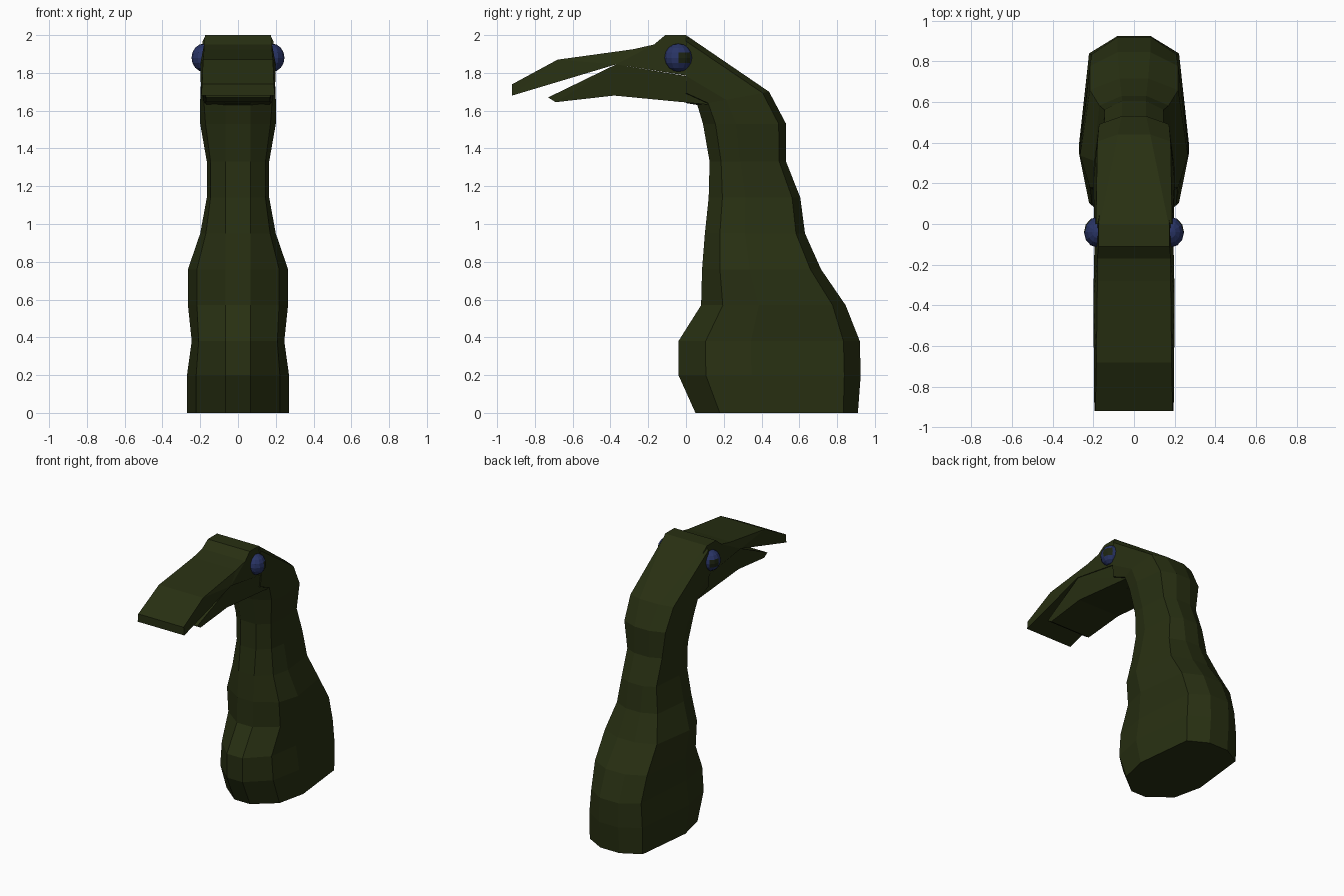
import bpy, bmesh
from mathutils import Vector

if "Cube" in bpy.data.objects:
    bpy.data.objects.remove(bpy.data.objects["Cube"])


def material(name, rgb):
    m = bpy.data.materials.new(name)
    m.diffuse_color = (*rgb, 1)
    m.use_nodes = True
    m.node_tree.nodes["Principled BSDF"].inputs["Base Color"].default_value = m.diffuse_color
    return m


skin = material("dark olive skin", (0.021, 0.029, 0.006))
blue = material("navy eye", (0.022, 0.034, 0.13))
dark = material("dark pupil", (0.012, 0.017, 0.006))


def finish(bm, name, *mats):
    bmesh.ops.recalc_face_normals(bm, faces=bm.faces)
    me = bpy.data.meshes.new(name)
    bm.to_mesh(me)
    bm.free()
    for m in mats:
        me.materials.append(m)
    ob = bpy.data.objects.new(name, me)
    bpy.context.collection.objects.link(ob)
    return ob


# Neck: ten-sided sections, each given by front (y, z), back (y, z),
# half width, side squareness and half width of the back flat
sections = [
    (0.05, 0.00, 0.91, 0.00, 0.27, 0.82, 0.08),
    (-0.04, 0.20, 0.925, 0.20, 0.27, 0.82, 0.08),
    (-0.04, 0.38, 0.92, 0.38, 0.245, 0.85, 0.08),
    (0.08, 0.57, 0.845, 0.57, 0.265, 0.82, 0.08),
    (0.085, 0.76, 0.715, 0.76, 0.265, 0.82, 0.07),
    (0.10, 0.95, 0.63, 0.95, 0.20, 0.85, 0.06),
    (0.12, 1.14, 0.605, 1.14, 0.165, 0.88, 0.06),
    (0.125, 1.33, 0.53, 1.33, 0.165, 0.88, 0.06),
    (0.09, 1.53, 0.53, 1.53, 0.20, 0.86, 0.06),
    (0.06, 1.63, 0.44, 1.70, 0.20, 0.90, 0.08),
    (0.00, 1.64, 0.00, 2.00, 0.195, 0.96, 0.17),
]
bm = bmesh.new()
rings = []
for fy, fz, by, bz, w, s, flat in sections:
    front, back = Vector((0, fy, fz)), Vector((0, by, bz))
    half = [(0.065, 0), (w * s, 0.15), (w, 0.4), (w * s, 0.91), (flat, 1)]
    pts = half + [(-x, t) for x, t in reversed(half)]
    rings.append([bm.verts.new(front.lerp(back, t) + Vector((x, 0, 0))) for x, t in pts])
for a, b in zip(rings, rings[1:]):
    for i in range(10):
        j = (i + 1) % 10
        bm.faces.new((a[i], a[j], b[j], b[i]))
bm.faces.new(rings[0])
bm.faces.new(rings[-1])
finish(bm, "neck", skin)


# Side profile (y, z, half width) stretched across x
def slab(name, profile):
    bm = bmesh.new()
    l = [bm.verts.new((-w, y, z)) for y, z, w in profile]
    r = [bm.verts.new((w, y, z)) for y, z, w in profile]
    n = len(profile)
    for i in range(n):
        j = (i + 1) % n
        bm.faces.new((l[i], l[j], r[j], r[i]))
    caps = [bm.faces.new(l), bm.faces.new(r)]
    bmesh.ops.triangulate(bm, faces=caps)
    return finish(bm, name, skin)


slab("upper_beak_and_head", [
    (-0.92, 1.68, 0.195), (-0.92, 1.74, 0.19), (-0.68, 1.87, 0.185),
    (-0.28, 1.925, 0.18), (-0.17, 1.95, 0.18), (-0.11, 2.0, 0.175),
    (0.0, 2.0, 0.175), (0.04, 1.96, 0.17), (0.10, 1.77, 0.19),
    (-0.37, 1.845, 0.2)])
slab("lower_beak", [
    (-0.73, 1.67, 0.17), (-0.69, 1.645, 0.17), (-0.38, 1.68, 0.175),
    (0.14, 1.63, 0.17), (0.14, 1.76, 0.185), (-0.37, 1.845, 0.195)])

# Eyes: faceted balls with a small pupil patch facing outwards and back
for side, name in ((1, "right_eye"), (-1, "left_eye")):
    bm = bmesh.new()
    bmesh.ops.create_uvsphere(bm, u_segments=12, v_segments=8, radius=0.075)
    look = Vector((side * 0.87, 0.48, 0.05)).normalized()
    for f in bm.faces:
        if f.calc_center_median().normalized().dot(look) > 0.9:
            f.material_index = 1
    bmesh.ops.scale(bm, vec=(0.88, 1, 1), verts=bm.verts)
    bmesh.ops.translate(bm, vec=(side * 0.18, -0.04, 1.88), verts=bm.verts)
    finish(bm, name, blue, dark)
